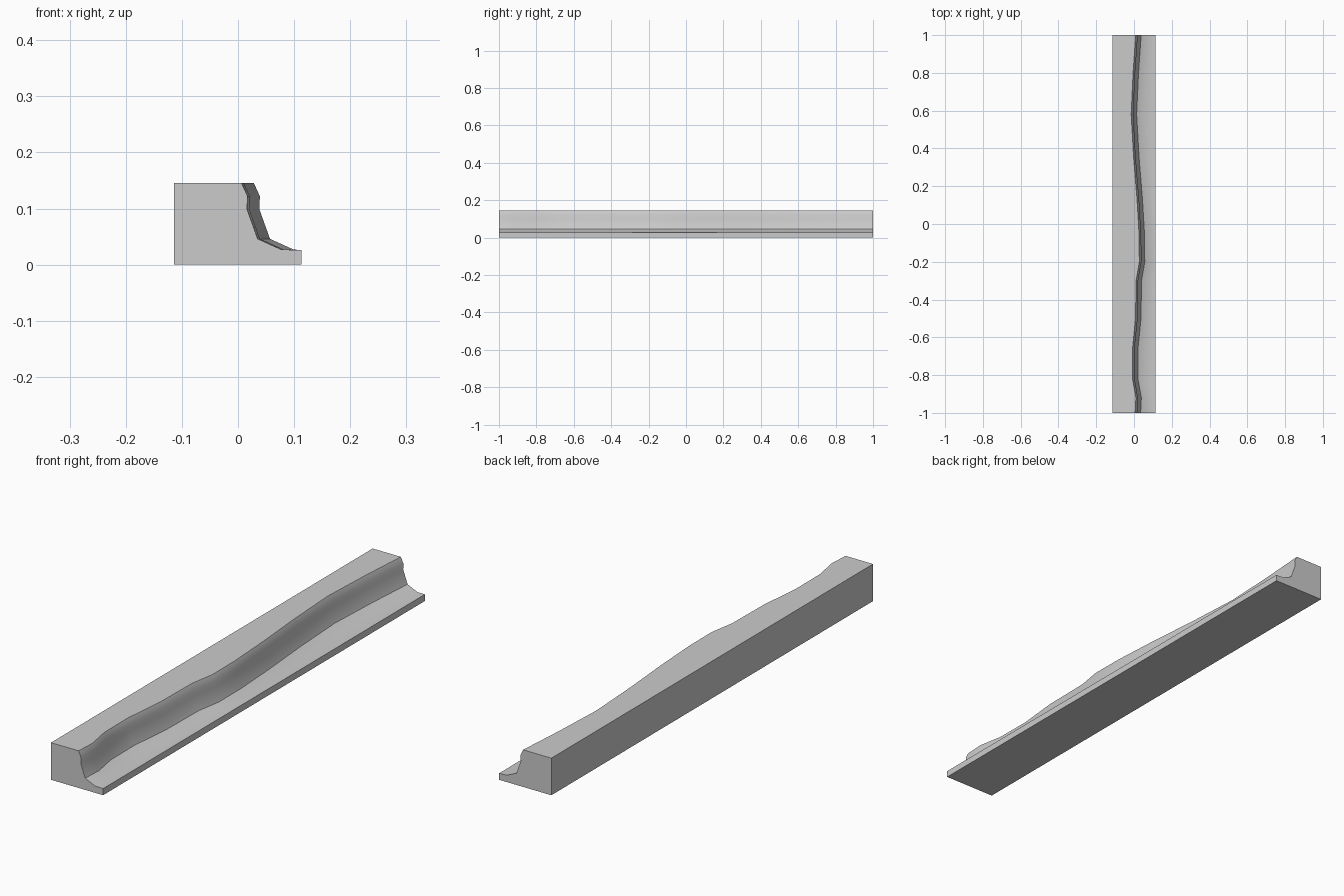
import bpy, bmesh, math

if "Cube" in bpy.data.objects:
    bpy.data.objects.remove(bpy.data.objects["Cube"])

# wavy wall offset in x at stations along the length: (y, offset)
stations = [(-1, 0), (-0.92, 0.004), (-0.82, -0.014), (-0.67, -0.015),
            (-0.5, 0.002), (-0.3, 0.005), (-0.2, 0.022), (-0.06, 0.021),
            (0.13, 0.010), (0.35, -0.008), (0.58, -0.021), (0.8, -0.011), (1, 0.003)]

# cross-section (x, z, how far it follows the wave)
profile = [(-0.114, 0, 0), (0.113, 0, 0), (0.113, 0.026, 0),
           (0.077, 0.027, 1), (0.035, 0.046, 1), (0.016, 0.099, 1),
           (0.017, 0.122, 1), (0.006, 0.146, 1), (-0.114, 0.146, 0)]

# carved bank strip: loft the section through the stations
bm = bmesh.new()
rings = [[bm.verts.new((x + k * off, y, z)) for x, z, k in profile]
         for y, off in stations]
n = len(profile)
for a, b in zip(rings, rings[1:]):
    for i in range(n):
        j = (i + 1) % n
        bm.faces.new((a[i], a[j], b[j], b[i]))
bm.faces.new(rings[0])
bm.faces.new(rings[-1])
bmesh.ops.recalc_face_normals(bm, faces=bm.faces)
mesh = bpy.data.meshes.new("carved_bank")
bm.to_mesh(mesh)
bm.free()

bank = bpy.data.objects.new("carved_bank", mesh)
bpy.context.collection.objects.link(bank)
bpy.context.view_layer.objects.active = bank
bank.select_set(True)
bpy.ops.object.shade_smooth_by_angle(angle=math.radians(38))
